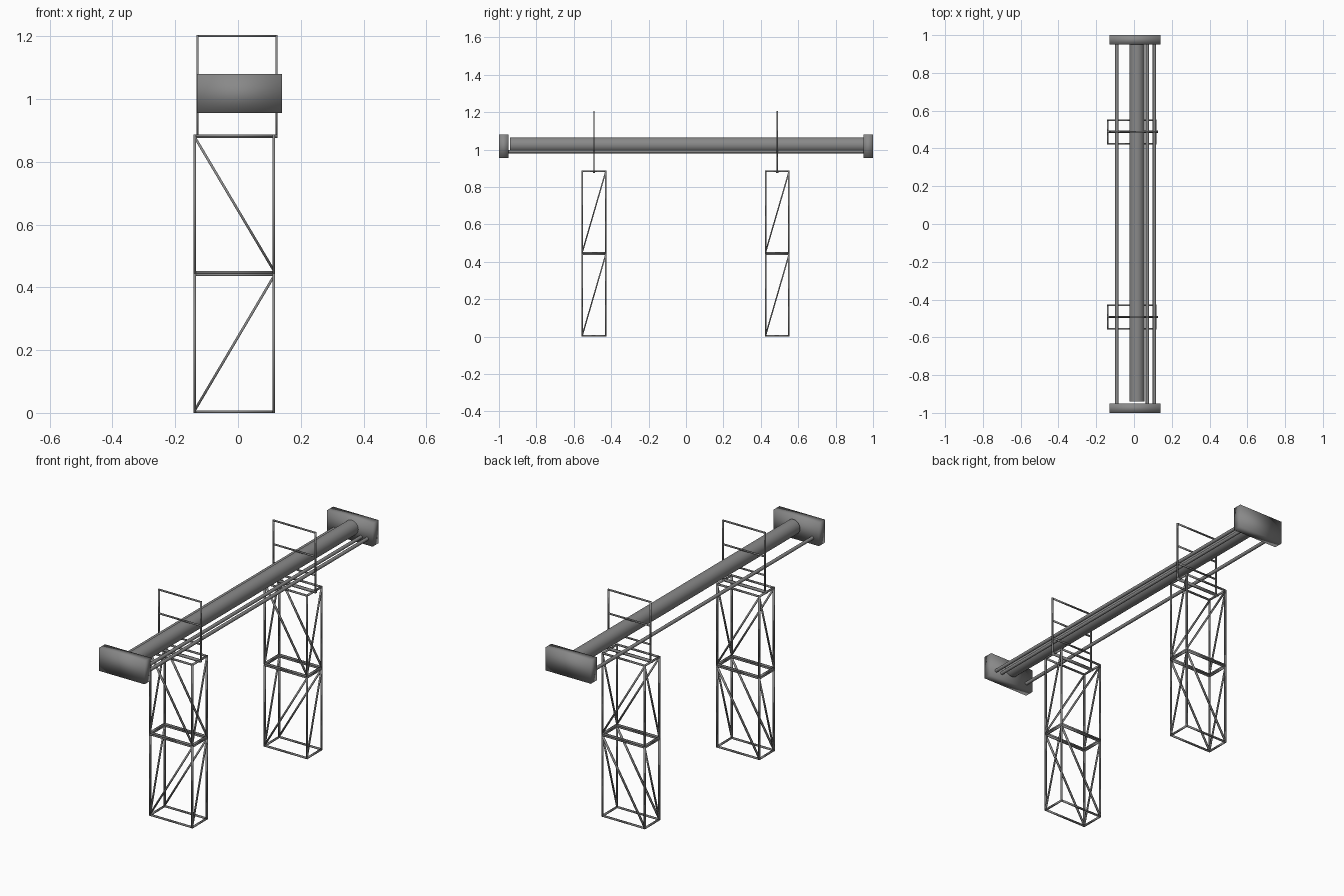
import bpy, bmesh
from mathutils import Vector, Matrix

if "Cube" in bpy.data.objects:
    bpy.data.objects.remove(bpy.data.objects["Cube"])

steel = bpy.data.materials.new("dark_steel")
steel.diffuse_color = (0.25, 0.25, 0.25, 1)
steel.use_nodes = True
steel.node_tree.nodes["Principled BSDF"].inputs["Base Color"].default_value = steel.diffuse_color


def finish(name, bm):
    for f in bm.faces:
        f.smooth = True
    me = bpy.data.meshes.new(name)
    bm.to_mesh(me)
    bm.free()
    me.materials.append(steel)
    ob = bpy.data.objects.new(name, me)
    bpy.context.collection.objects.link(ob)
    return ob


def bar(bm, a, b, w):
    """Square bar of width w between two points."""
    a, b = Vector(a), Vector(b)
    d = b - a
    z = d.normalized()
    ref = Vector((0, 1, 0)) if abs(z.y) < 0.9 else Vector((1, 0, 0))
    x = ref.cross(z).normalized()
    rot = Matrix((x, z.cross(x), z)).transposed().to_4x4()
    m = Matrix.Translation((a + b) / 2) @ rot @ Matrix.Diagonal((w, w, d.length, 1))
    bmesh.ops.create_cube(bm, size=1, matrix=m)


def box(name, lo, hi):
    bm = bmesh.new()
    lo, hi = Vector(lo), Vector(hi)
    bmesh.ops.create_cube(bm, size=1, matrix=Matrix.Translation((lo + hi) / 2)
                          @ Matrix.Diagonal((*(hi - lo), 1)))
    return finish(name, bm)


def pipe(name, x, z, r, y0, y1, n):
    bpy.ops.mesh.primitive_cylinder_add(vertices=n, radius=r, depth=y1 - y0,
                                        location=(x, (y0 + y1) / 2, z),
                                        rotation=(1.570796, 0, 0))
    ob = bpy.context.object
    ob.name = name
    ob.data.materials.append(steel)
    bpy.ops.object.shade_smooth_by_angle()


W = 0.008
X0, X1 = -0.138, 0.1145    # post centre lines
DY = 0.062                 # half tower depth


def tower_section(name, yc, z0, z1, flip):
    bm = bmesh.new()
    h = W / 2
    ya, yb = yc - DY, yc + DY
    # corner posts
    for x in (X0, X1):
        for y in (ya, yb):
            bar(bm, (x, y, z0), (x, y, z1), W)
    # bottom and top rings
    for z in (z0 + h, z1 - h):
        for y in (ya, yb):
            bar(bm, (X0, y, z), (X1, y, z), W)
        for x in (X0, X1):
            bar(bm, (x, ya, z), (x, yb, z), W)
    # diagonal braces
    lo, hi = z0 + W, z1 - W
    for y in (ya, yb):
        a, b = (hi, lo) if flip else (lo, hi)
        bar(bm, (X0, y, a), (X1, y, b), 0.008)
    for x in (X0, X1):
        bar(bm, (x, ya, lo), (x, yb, hi), 0.007)
    finish(name, bm)


def pipe_hanger(name, yc):
    bm = bmesh.new()
    xa, xb, w = -0.129, 0.1225, 0.007
    for x in (xa, xb):
        bar(bm, (x, yc, 0.88), (x, yc, 1.205), w)
    for z in (0.972, 1.073, 1.2015):
        bar(bm, (xa, yc, z), (xb, yc, z), w)
    # base beam on the tower head
    bar(bm, (-0.14, yc, 0.882), (0.126, yc, 0.882), 0.012)
    finish(name, bm)


# support towers with their hangers
for tag, yc in (("front", -0.492), ("back", 0.488)):
    tower_section(tag + "_tower_lower", yc, 0.0, 0.444, False)
    tower_section(tag + "_tower_upper", yc, 0.445, 0.887, True)
    pipe_hanger(tag + "_pipe_hanger", yc)

# pipes
pipe("main_pipe", 0.015, 1.025, 0.04, -0.94, 0.952, 32)
for i, x in enumerate((-0.091, 0.071, 0.108)):
    pipe(f"small_pipe_{i + 1}", x, 0.989, 0.009, -0.952, 0.952, 16)

# end blocks
box("front_end_block", (-0.131, -1.0, 0.955), (0.141, -0.95, 1.08))
box("back_end_block", (-0.131, 0.95, 0.955), (0.141, 1.0, 1.08))
